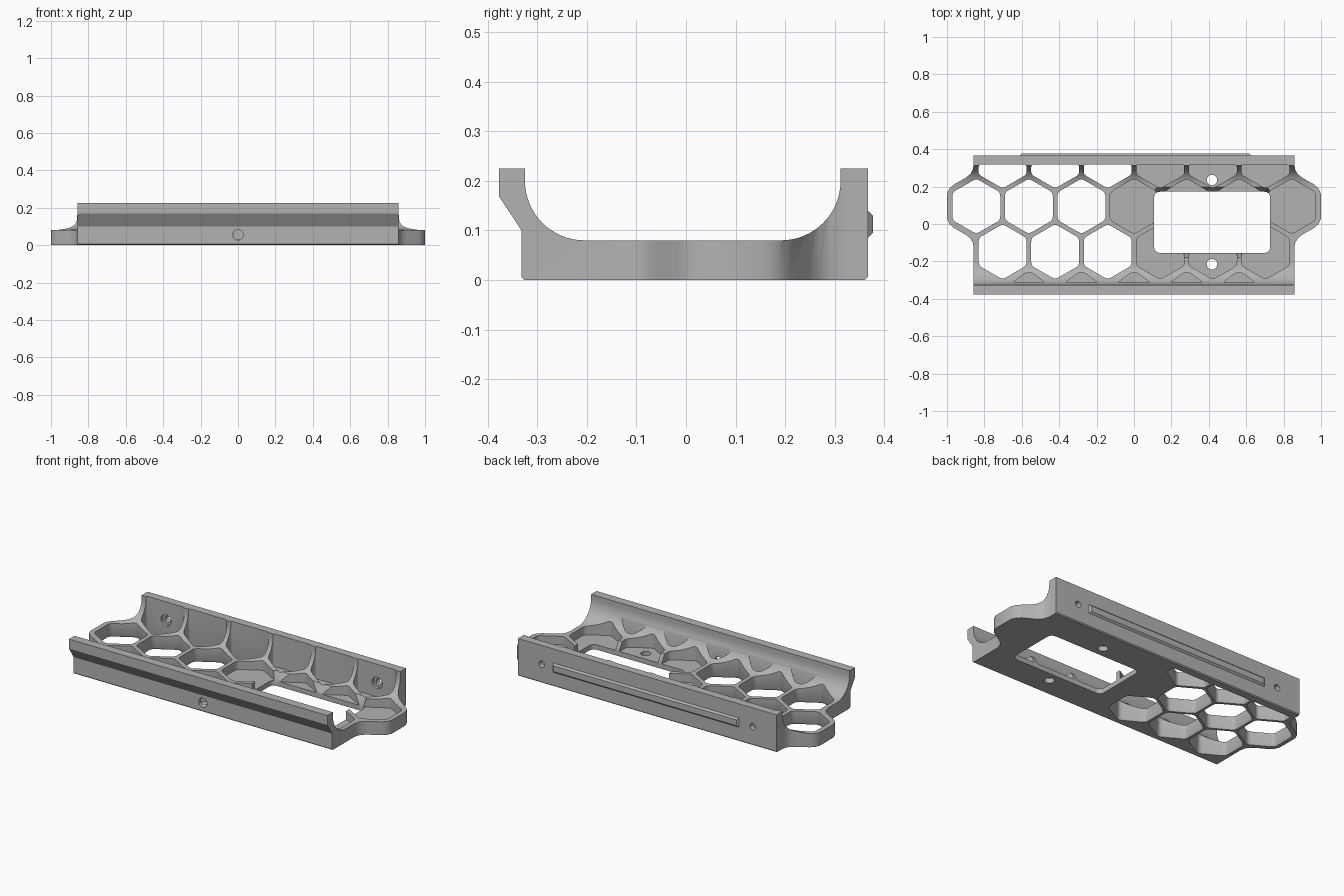
import bpy, bmesh, math
from mathutils import Vector

if "Cube" in bpy.data.objects:
    bpy.data.objects.remove(bpy.data.objects["Cube"], do_unlink=True)

grey = bpy.data.materials.new("satin_grey")
grey.use_nodes = True
colour = (0.45, 0.45, 0.45, 1)
grey.diffuse_color = colour
grey.node_tree.nodes["Principled BSDF"].inputs["Base Color"].default_value = colour

PITCH = 0.281                 # spacing of the honeycomb cells
ROW = PITCH * math.sqrt(0.75)
ROW_Y = 0.095                 # centre of the middle row
FLOOR = 0.03


def loft(bm, rings):
    """Closed solid through rings with equal point counts."""
    loops = [[bm.verts.new(p) for p in ring] for ring in rings]
    n = len(loops[0])
    for a, b in zip(loops, loops[1:]):
        for i in range(n):
            j = (i + 1) % n
            bm.faces.new((a[i], a[j], b[j], b[i]))
    bm.faces.new(loops[0][::-1])
    bm.faces.new(loops[-1])


def finish(bm, name):
    bmesh.ops.recalc_face_normals(bm, faces=bm.faces)
    mesh = bpy.data.meshes.new(name)
    bm.to_mesh(mesh)
    bm.free()
    mesh.materials.append(grey)
    obj = bpy.data.objects.new(name, mesh)
    bpy.context.collection.objects.link(obj)
    return obj


def boolean(target, tool, operation):
    mod = target.modifiers.new(operation, "BOOLEAN")
    mod.operation, mod.object, mod.solver = operation, tool, "EXACT"
    bpy.context.view_layer.objects.active = target
    bpy.ops.object.modifier_apply(modifier=mod.name)
    bpy.data.objects.remove(tool, do_unlink=True)


def rounded(points, radius, steps=4):
    """Polygon with each corner replaced by a small curve."""
    out = []
    for i, p in enumerate(points):
        p = Vector(p)
        a = p + (Vector(points[i - 1]) - p).normalized() * radius
        b = p + (Vector(points[(i + 1) % len(points)]) - p).normalized() * radius
        for s in range(steps + 1):
            t = s / steps
            out.append(a * (1 - t) ** 2 + p * 2 * t * (1 - t) + b * t ** 2)
    return out


def flat(points, z, grow=0.0):
    """Ring at height z, pushed outward from its middle."""
    mid = sum((Vector(p) for p in points), Vector((0, 0))) / len(points)
    ring = []
    for p in points:
        q = Vector(p) + (Vector(p) - mid).normalized() * grow
        ring.append((q.x, q.y, z))
    return ring


def cylinder(bm, centre, axis, radius, depth):
    rot = Vector((0, 0, 1)).rotation_difference(Vector(axis)).to_matrix().to_4x4()
    rot.translation = Vector(centre)
    bmesh.ops.create_cone(bm, cap_ends=True, segments=24, radius1=radius,
                          radius2=radius, depth=depth, matrix=rot)


# Trough section: two walls joined to the floor by quarter arcs
section = [(-0.326, 0), (0.361, 0), (0.367, 0.006), (0.367, 0.225), (0.312, 0.225)]
arc = [math.radians(90 * i / 16) for i in range(17)]
section += [(0.192 + 0.12 * math.cos(a), 0.2 - 0.12 * math.sin(a)) for a in arc]
section += [(-0.205 - 0.12 * math.sin(a), 0.2 - 0.12 * math.cos(a)) for a in arc]
section += [(-0.325, 0.225), (-0.377, 0.225), (-0.377, 0.168), (-0.332, 0.1), (-0.332, 0.006)]
bm = bmesh.new()
loft(bm, [[(x, y, z) for y, z in section] for x in (-1.1, 1.1)])
tray = finish(bm, "honeycomb_tray")

# Plan outline with a rounded cell bulging from each end
half = [(0.857, -0.45), (0.857, -0.13), (0.862, -0.1), (0.875, -0.077), (0.9, -0.057),
        (0.965, -0.02), (0.987, 0), (1, 0.03), (1, 0.16), (0.987, 0.19),
        (0.965, 0.21), (0.9, 0.247), (0.875, 0.267), (0.862, 0.29),
        (0.857, 0.32), (0.857, 0.45)]
plan = half + [(-x, y) for x, y in reversed(half)]
bm = bmesh.new()
loft(bm, [flat(plan, -0.1), flat(plan, 0.4)])
boolean(tray, finish(bm, "plan_cutter"), "INTERSECT")

# Honeycomb cells: open on the right half, floored pockets on the left half
bm = bmesh.new()


def cell(points, through):
    if through:
        loft(bm, [flat(points, -0.01, 0.011), flat(points, 0.01), flat(points, 0.4)])
    else:
        loft(bm, [flat(points, FLOOR), flat(points, 0.4)])


def hexagon(x, y):
    r = (PITCH - 0.025) / math.sqrt(3)
    corners = [(x + r * math.sin(i * math.pi / 3), y + r * math.cos(i * math.pi / 3))
               for i in range(6)]
    return rounded(corners, 0.02)


for k in range(-3, 4):
    cell(hexagon(k * PITCH, ROW_Y), k < 0)
for k in range(-3, 3):
    x = (k + 0.5) * PITCH
    cell(hexagon(x, ROW_Y - ROW), k < 0)
    r = (PITCH - 0.025) / math.sqrt(3)
    y = ROW_Y + ROW
    w = (PITCH - 0.025) / 2
    clipped = [(x - w, 0.318), (x - w, y - r / 2), (x, y - r), (x + w, y - r / 2), (x + w, 0.318)]
    cell(rounded(clipped, 0.015), k < 0)
for k in range(-2, 3):
    x = k * PITCH
    scoop = [(x - 0.085, -0.313), (x + 0.085, -0.313), (x + 0.02, -0.262), (x - 0.02, -0.262)]
    cell(rounded(scoop, 0.012), False)
boolean(tray, finish(bm, "cell_cutter"), "DIFFERENCE")

# Rectangular window, flared above the floor
bm = bmesh.new()


def window(margin):
    x0, x1, y0, y1 = 0.107, 0.728, -0.155 - margin, 0.173 + margin
    return rounded([(x0, y0), (x1, y0), (x1, y1), (x0, y1)], 0.035)


loft(bm, [flat(window(0), -0.02), flat(window(0), FLOOR + 0.005),
          flat(window(0.03), 0.09), flat(window(0.03), 0.15)])
boolean(tray, finish(bm, "window_cutter"), "DIFFERENCE")

# Screw holes in the floor, the front wall and the back wall
bm = bmesh.new()
for y in (0.235, -0.215):
    cylinder(bm, (0.417, y, 0), (0, 0, 1), 0.028, 0.15)
cylinder(bm, (0, -0.33, 0.055), (0, 1, 0), 0.028, 0.07)
for x in (-0.7, 0.7):
    cylinder(bm, (x, 0.34, 0.113), (0, 1, 0), 0.019, 0.12)
boolean(tray, finish(bm, "screw_cutter"), "DIFFERENCE")
bm = bmesh.new()
for x in (-0.7, 0.7):
    cylinder(bm, (x, 0.31, 0.113), (0, 1, 0), 0.034, 0.05)
boolean(tray, finish(bm, "counterbore_cutter"), "DIFFERENCE")

# Chamfered rail along the back wall
bm = bmesh.new()
rings = []
for y, inset in ((0.36, 0), (0.367, 0), (0.377, 0.01)):
    x0, x1, z0, z1 = -0.61 + inset, 0.625 - inset, 0.085 + inset, 0.14 - inset
    rings.append([(x0, y, z0), (x1, y, z0), (x1, y, z1), (x0, y, z1)])
loft(bm, rings)
rail = finish(bm, "back_rail")

# Smooth the curved surfaces and keep the edges crisp
bpy.ops.object.select_all(action="DESELECT")
for obj in (tray, rail):
    obj.select_set(True)
bpy.context.view_layer.objects.active = tray
bpy.ops.object.shade_smooth_by_angle(angle=math.radians(30))
